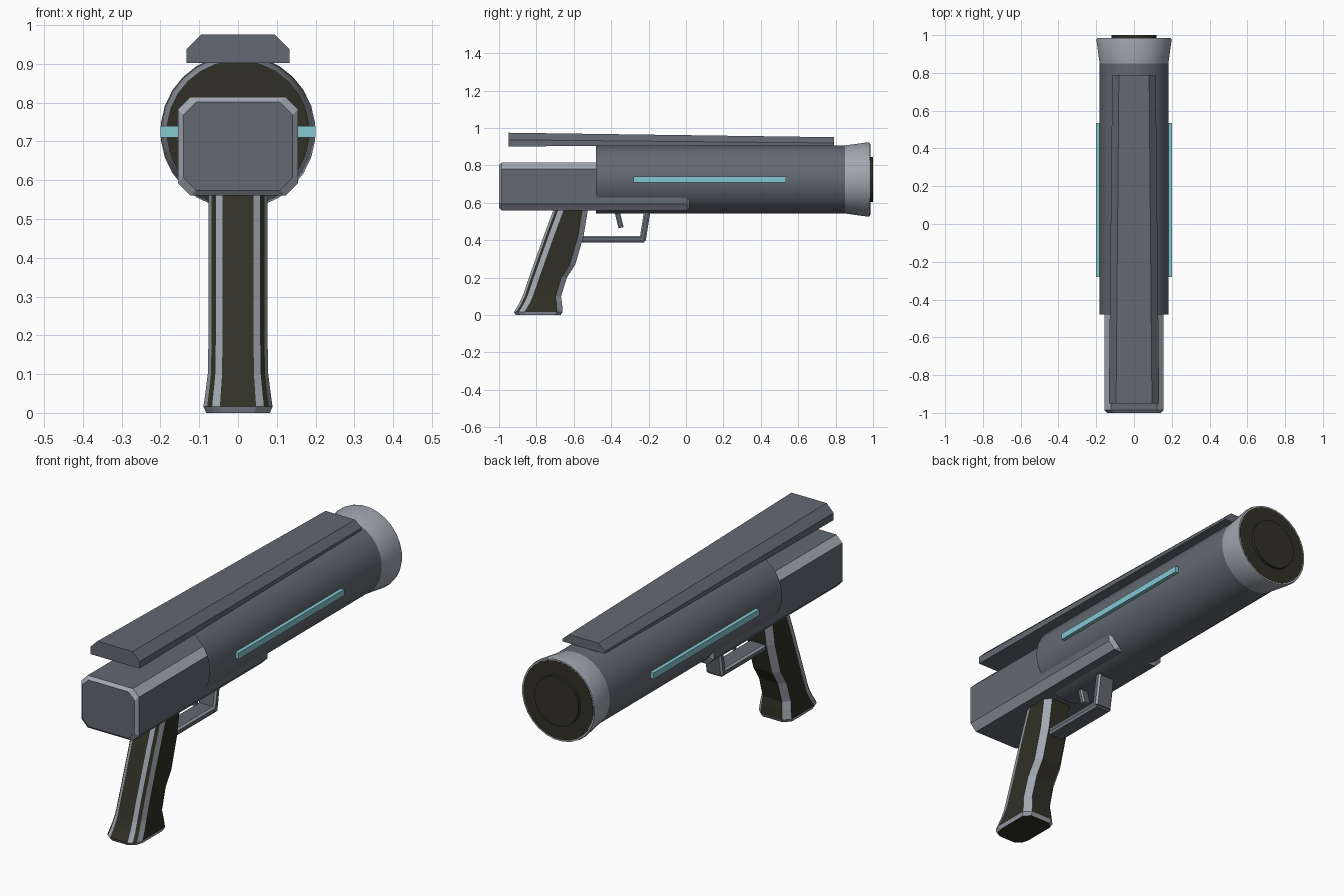
import bpy, bmesh, math
from mathutils import Vector

if "Cube" in bpy.data.objects:
    bpy.data.objects.remove(bpy.data.objects["Cube"])


def material(name, rgb):
    m = bpy.data.materials.new(name)
    m.diffuse_color = (*rgb, 1)
    m.use_nodes = True
    m.node_tree.nodes["Principled BSDF"].inputs["Base Color"].default_value = m.diffuse_color
    return m


GREY = material("gunmetal_grey", (0.125, 0.14, 0.165))
LIGHT = material("light_edge_grey", (0.36, 0.385, 0.44))
DARK = material("dark_olive", (0.030, 0.030, 0.019))
CYAN = material("cyan_glow", (0.23, 0.58, 0.65))


def loft(name, rings, mats, rule=None, caps=(True, True), smooth=False):
    """Skin equal-length point rings; rule(i, j, normal) gives the material slot."""
    bm = bmesh.new()
    tag = bm.faces.layers.int.new("tag")
    vs = [[bm.verts.new(p) for p in r] for r in rings]
    n = len(rings[0])
    for i in range(len(rings) - 1):
        for j in range(n):
            k = (j + 1) % n
            f = bm.faces.new((vs[i][j], vs[i][k], vs[i + 1][k], vs[i + 1][j]))
            f[tag] = 1 + i * n + j
    if caps[0]:
        bm.faces.new(vs[0][::-1])
    if caps[1]:
        bm.faces.new(vs[-1])
    bmesh.ops.recalc_face_normals(bm, faces=bm.faces)
    bm.normal_update()
    for f in bm.faces:
        if rule and f[tag]:
            f.material_index = rule((f[tag] - 1) // n, (f[tag] - 1) % n, f.normal)
    bm.faces.layers.int.remove(tag)
    me = bpy.data.meshes.new(name)
    bm.to_mesh(me)
    bm.free()
    for m in mats:
        me.materials.append(m)
    ob = bpy.data.objects.new(name, me)
    bpy.context.collection.objects.link(ob)
    if smooth:
        bpy.ops.object.select_all(action='DESELECT')
        ob.select_set(True)
        bpy.context.view_layer.objects.active = ob
        bpy.ops.object.shade_smooth_by_angle(angle=math.radians(30))
    return ob


AXIS_Z = 0.725


def circle(y, r, n=28):
    return [(r * math.cos(a), y, AXIS_Z + r * math.sin(a))
            for a in (2 * math.pi * (k + 0.5) / n for k in range(n))]


def octagon(w, z0, z1, c):
    """Chamfered rectangle in x / z."""
    return [(w, z0 + c), (w, z1 - c), (w - c, z1), (c - w, z1),
            (-w, z1 - c), (-w, z0 + c), (c - w, z0), (w - c, z0)]


def slanted(i, j, n):
    return 1 if max(abs(c) for c in n) < 0.95 else 0


# barrel: tube open at the rear, with flared muzzle and dark stepped cap
loft("barrel", [circle(-0.48, 0.183), circle(0.85, 0.183)], [GREY],
     caps=(False, False), smooth=True)
loft("muzzle_flare", [circle(0.85, 0.183), circle(0.972, 0.2), circle(0.985, 0.197),
                      circle(0.985, 0.188)],
     [LIGHT], caps=(False, False), smooth=True)
loft("muzzle_cap", [circle(0.978, 0.19), circle(0.986, 0.19)], [DARK])
loft("muzzle_core", [circle(0.976, 0.12), circle(1.0, 0.12)], [DARK])

# receiver block with light worn chamfers
b = 0.014
loft("receiver",
     [[(x, y, z) for x, z in octagon(0.155 - d, 0.56 + d, 0.815 - d, 0.033)]
      for y, d in ((-1.0, b), (-1 + b, 0), (0.02 - b, 0), (0.02, b))],
     [GREY, LIGHT], slanted)


# tapering top rail
def rail_ring(y, w, top_w, z0, zm, z1):
    return [(w, y, z0), (w, y, zm), (top_w, y, z1),
            (-top_w, y, z1), (-w, y, zm), (-w, y, z0)]


loft("top_rail", [rail_ring(-0.95, 0.133, 0.095, 0.902, 0.937, 0.975),
                  rail_ring(0.79, 0.115, 0.08, 0.908, 0.92, 0.951)], [GREY])

# glowing side strips
for side, s in (("left", -1), ("right", 1)):
    xa, xb = s * 0.155, s * 0.2
    loft(side + "_light_strip",
         [[(xa, y, 0.71), (xb, y, 0.71), (xb, y, 0.74), (xa, y, 0.74)]
          for y in (-0.28, 0.535)], [CYAN])


# grip: many-sided section, light strips on alternating corner faces
def grip_ring(z, rear, front, w):
    k = w / 0.076
    half = [(0.04 * k, rear), (0.057 * k, rear + 0.012), (0.068 * k, rear + 0.026),
            (w, rear + 0.055), (w, front - 0.03), (0.05 * k, front)]
    return [(x, y, z) for x, y in half] + [(-x, y, z) for x, y in reversed(half)]


GRIP = [(0.60, -0.695, -0.515, 0.076), (0.56, -0.71, -0.525, 0.076),
        (0.42, -0.762, -0.548, 0.076), (0.27, -0.815, -0.592, 0.076),
        (0.20, -0.84, -0.637, 0.076), (0.10, -0.874, -0.668, 0.078),
        (0.06, -0.893, -0.662, 0.083), (0.016, -0.92, -0.66, 0.089),
        (0.0, -0.91, -0.67, 0.082)]


def grip_rule(i, j, n):
    return 1 if i == len(GRIP) - 2 or j in (0, 2, 4, 6, 8, 10) else 0


loft("grip", [grip_ring(*g) for g in GRIP], [DARK, LIGHT], grip_rule)


# trigger guard and trigger: chamfered bars between two points in the y / z plane
def bar(name, p, q, w, t, c):
    p, q = Vector((0, *p)), Vector((0, *q))
    d = (q - p).normalized()
    side = Vector((0, -d.z, d.y))
    rings = [[o + Vector((x, 0, 0)) + side * u
              for x, u in octagon(w, -t / 2, t / 2, c)] for o in (p, q)]
    return loft(name, rings, [GREY, LIGHT],
                lambda i, j, n: j % 2)  # odd faces are the chamfers


bar("trigger_guard_bottom", (-0.58, 0.405), (-0.222, 0.405), 0.045, 0.034, 0.008)
bar("trigger_guard_front", (-0.232, 0.40), (-0.205, 0.57), 0.045, 0.034, 0.008)
bar("trigger", (-0.375, 0.58), (-0.347, 0.467), 0.022, 0.028, 0.006)
